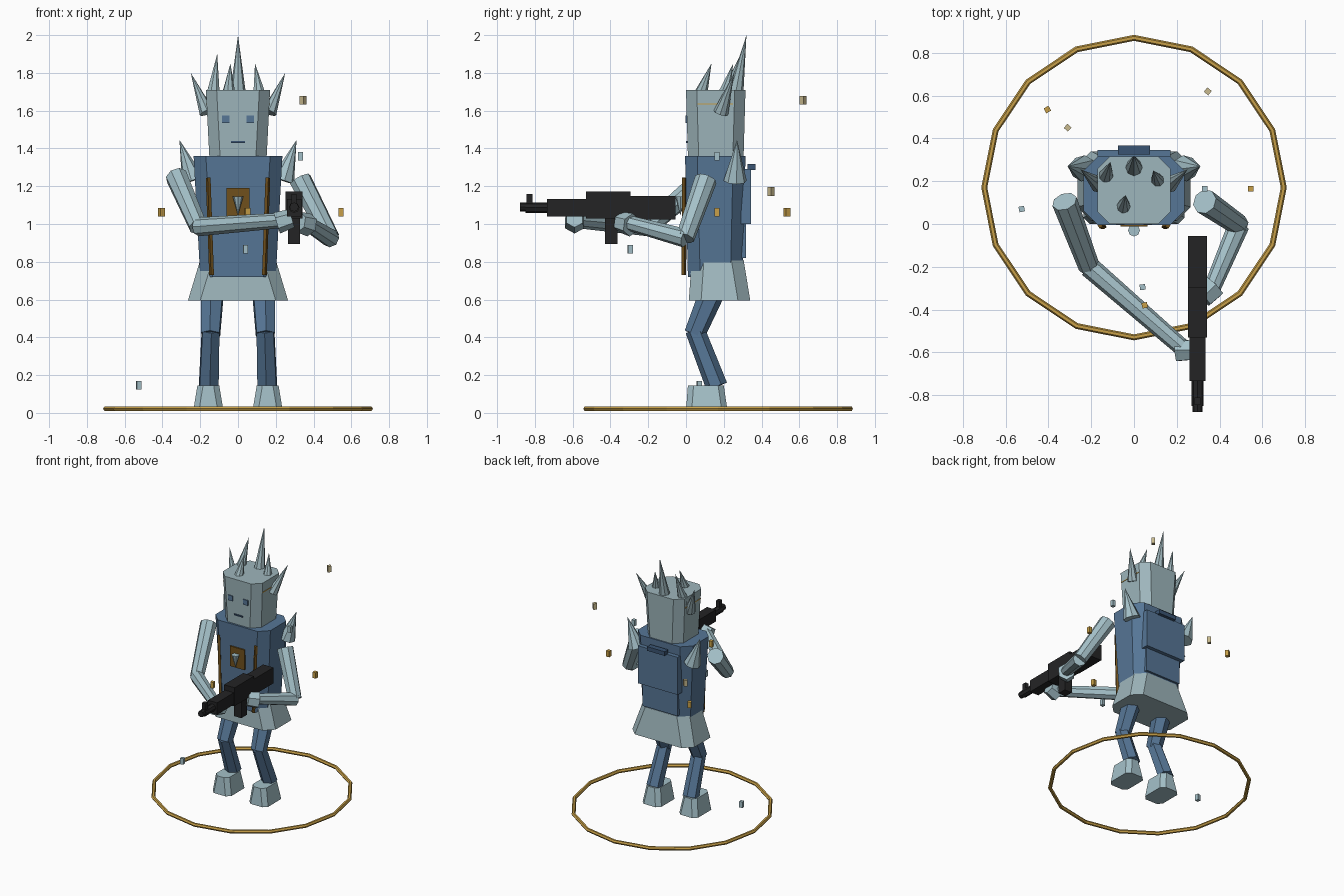
import bpy, bmesh, math
from mathutils import Vector, Matrix

cube = bpy.data.objects.get("Cube")
if cube:
    bpy.data.objects.remove(cube)


def material(name, r, g, b):
    """Flat material from 0-255 display values."""
    col = [((c / 255 + 0.055) / 1.055) ** 2.4 for c in (r, g, b)] + [1]
    m = bpy.data.materials.new(name)
    m.use_nodes = True
    m.diffuse_color = col
    m.node_tree.nodes["Principled BSDF"].inputs["Base Color"].default_value = col
    return m


SKIN = material("pale_blue", 164, 192, 200)
STONE = material("pale_grey_blue", 158, 182, 188)
BLUE = material("denim_blue", 86, 118, 150)
NAVY = material("dark_navy", 58, 84, 114)
GOLD = material("gold", 200, 160, 72)
CREAM = material("cream", 200, 186, 142)
BROWN = material("brown", 112, 80, 28)
BLACK = material("black", 36, 36, 37)


def finish(name, bm, mat):
    bmesh.ops.recalc_face_normals(bm, faces=bm.faces)
    me = bpy.data.meshes.new(name)
    bm.to_mesh(me)
    bm.free()
    me.materials.append(mat)
    ob = bpy.data.objects.new(name, me)
    bpy.context.collection.objects.link(ob)
    return ob


def block(name, mat, x, y, z, turn=0):
    """Box from (min, max) ranges, optionally turned about z."""
    bm = bmesh.new()
    bmesh.ops.create_cube(bm, size=1)
    size = [r[1] - r[0] for r in (x, y, z)]
    mid = Vector([(r[0] + r[1]) / 2 for r in (x, y, z)])
    bm.transform(Matrix.Translation(mid) @ Matrix.Rotation(turn, 4, 'Z')
                 @ Matrix.Diagonal((*size, 1)))
    return finish(name, bm, mat)


def tube(name, mat, a, b, r1, r2, sides=8):
    """Straight prism or cone from point a to point b."""
    a, b = Vector(a), Vector(b)
    d = b - a
    bm = bmesh.new()
    bmesh.ops.create_cone(bm, cap_ends=True, segments=sides, radius1=r1,
                          radius2=r2, depth=d.length)
    bm.transform(Matrix.Translation((a + b) / 2)
                 @ d.to_track_quat('Z', 'Y').to_matrix().to_4x4())
    bmesh.ops.remove_doubles(bm, verts=bm.verts, dist=0.0001)
    return finish(name, bm, mat)


def octo(name, mat, cx, rows, cut):
    """Loft of chamfered rectangles; rows are (z, half width, y min, y max)."""
    bm = bmesh.new()
    rings = []
    for z, h, y0, y1 in rows:
        pts = [(-h + cut, y0), (h - cut, y0), (h, y0 + cut), (h, y1 - cut),
               (h - cut, y1), (-h + cut, y1), (-h, y1 - cut), (-h, y0 + cut)]
        rings.append([bm.verts.new((cx + px, py, z)) for px, py in pts])
    for lo, hi in zip(rings, rings[1:]):
        for i in range(8):
            j = (i + 1) % 8
            bm.faces.new((lo[i], lo[j], hi[j], hi[i]))
    bm.faces.new(rings[0])
    bm.faces.new(rings[-1])
    return finish(name, bm, mat)


# Body and head
octo("torso", BLUE, 0, [(0.72, 0.2, 0.01, 0.3), (1.36, 0.235, -0.005, 0.315)], 0.065)
octo("skirt", STONE, 0, [(0.595, 0.265, 0.015, 0.34), (0.81, 0.2, 0.03, 0.305)], 0.065)
octo("head", STONE, 0, [(1.36, 0.152, 0.01, 0.305), (1.71, 0.17, 0.0, 0.315)], 0.057)
block("head_band", GOLD, (-0.169, 0.169), (0.06, 0.25), (1.632, 1.638))

# Face
for side, label in ((1, "left"), (-1, "right")):
    block(label + "_eye", BLUE, (side * 0.065 - 0.02, side * 0.065 + 0.02),
          (-0.003, 0.006), (1.535, 1.575))
block("mouth", NAVY, (-0.036, 0.036), (0.0, 0.009), (1.43, 1.44))

# Spikes on the crown
for base, tip, r in (((0, 0.262, 1.69), (0, 0.32, 2.0), 0.042),
                     ((-0.135, 0.215, 1.66), (-0.11, 0.29, 1.9), 0.042),
                     ((0.115, 0.195, 1.67), (0.09, 0.25, 1.85), 0.038),
                     ((-0.05, 0.075, 1.68), (-0.04, 0.135, 1.85), 0.038)):
    tube("crown_spike", STONE, base, tip, r, 0, 8)

# Paired parts
for side, label in ((1, "left"), (-1, "right")):
    tube(label + "_head_spike", STONE, (side * 0.165, 0.185, 1.59),
         (side * 0.25, 0.255, 1.8), 0.04, 0, 8)
    tube(label + "_shoulder_spike", SKIN, (side * 0.238, 0.26, 1.23),
         (side * 0.31, 0.27, 1.445), 0.062, 0, 8)
    tube(label + "_strap", BROWN, (side * 0.158, -0.008, 1.245),
         (side * 0.14, -0.012, 0.73), 0.013, 0.013, 4)
    x = side * 0.145
    tube(label + "_thigh", BLUE, (x - side * 0.008, 0.135, 0.63), (x, 0.045, 0.415),
         0.067, 0.056, 6)
    tube(label + "_shin", BLUE, (x, 0.047, 0.44), (x + side * 0.01, 0.163, 0.14),
         0.052, 0.058, 6)
    octo(label + "_foot", SKIN, side * 0.157,
         [(0.01, 0.08, 0.0, 0.22), (0.145, 0.058, 0.01, 0.2)], 0.03)

# Arms
arms = {"right": ((-0.325, 0.105, 1.25), (-0.21, -0.2, 0.985), (0.245, -0.595, 1.02)),
        "left": ((0.33, 0.105, 1.235), (0.49, -0.005, 0.925), (0.365, -0.3, 1.005))}
for label, (shoulder, elbow, wrist) in arms.items():
    tube(label + "_upper_arm", SKIN, shoulder, elbow, 0.06, 0.05)
    tube(label + "_forearm", SKIN, elbow, wrist, 0.05, 0.04)
tube("right_hand", SKIN, (0.205, -0.59, 1.005), (0.285, -0.59, 1.03), 0.058, 0.05, 6)
tube("left_hand", SKIN, (0.375, -0.29, 0.995), (0.32, -0.345, 1.01), 0.062, 0.055, 6)

# Chest plate and pendant
block("chest_plate", BROWN, (-0.062, 0.062), (-0.012, 0.01), (1.035, 1.19))
tube("pendant", SKIN, (0, -0.03, 1.145), (0, -0.03, 1.045), 0.028, 0, 8)

# Back pack
block("back_pack", BLUE, (-0.17, 0.17), (0.29, 0.345), (1.0, 1.29))
block("lower_back_panel", BLUE, (-0.15, 0.15), (0.28, 0.317), (0.82, 1.0))
block("pack_handle", NAVY, (-0.075, 0.075), (0.325, 0.368), (1.285, 1.317))

# Rifle
gun = 0.297
for name, half, y, z in (("receiver", 0.045, (-0.53, -0.295), (1.03, 1.172)),
                         ("stock", 0.044, (-0.296, -0.055), (1.025, 1.147)),
                         ("handguard", 0.038, (-0.735, -0.53), (1.04, 1.132)),
                         ("magazine", 0.032, (-0.43, -0.362), (0.895, 1.04)),
                         ("front_sight", 0.014, (-0.845, -0.812), (1.1, 1.16))):
    block("rifle_" + name, BLACK, (gun - half, gun + half), y, z)
tube("rifle_barrel", BLACK, (gun, -0.73, 1.087), (gun, -0.85, 1.087), 0.028, 0.028)
tube("rifle_muzzle", BLACK, (gun, -0.81, 1.09), (gun, -0.88, 1.09), 0.024, 0.024)

# Ground ring
bpy.ops.mesh.primitive_torus_add(location=(0, 0.17, 0.022), major_segments=16,
                                 minor_segments=6, major_radius=0.7, minor_radius=0.014)
ring = bpy.context.object
ring.name = "ground_ring"
ring.data.materials.append(GOLD)

# Floating chips
for mat, x, y, z, turn in ((CREAM, 0.345, 0.62, 1.655, 0.9),
                           (CREAM, -0.31, 0.45, 1.172, 0.8),
                           (GOLD, -0.405, 0.535, 1.062, 0.5),
                           (GOLD, 0.545, 0.165, 1.062, 0),
                           (GOLD, 0.05, -0.38, 1.062, 0.2),
                           (SKIN, 0.33, 0.165, 1.358, 0),
                           (SKIN, -0.525, 0.07, 0.147, 0.2),
                           (SKIN, 0.04, -0.295, 0.867, 0.1)):
    block("floating_chip", mat, (x - 0.013, x + 0.013), (y - 0.013, y + 0.013),
          (z - 0.023, z + 0.023), turn)
